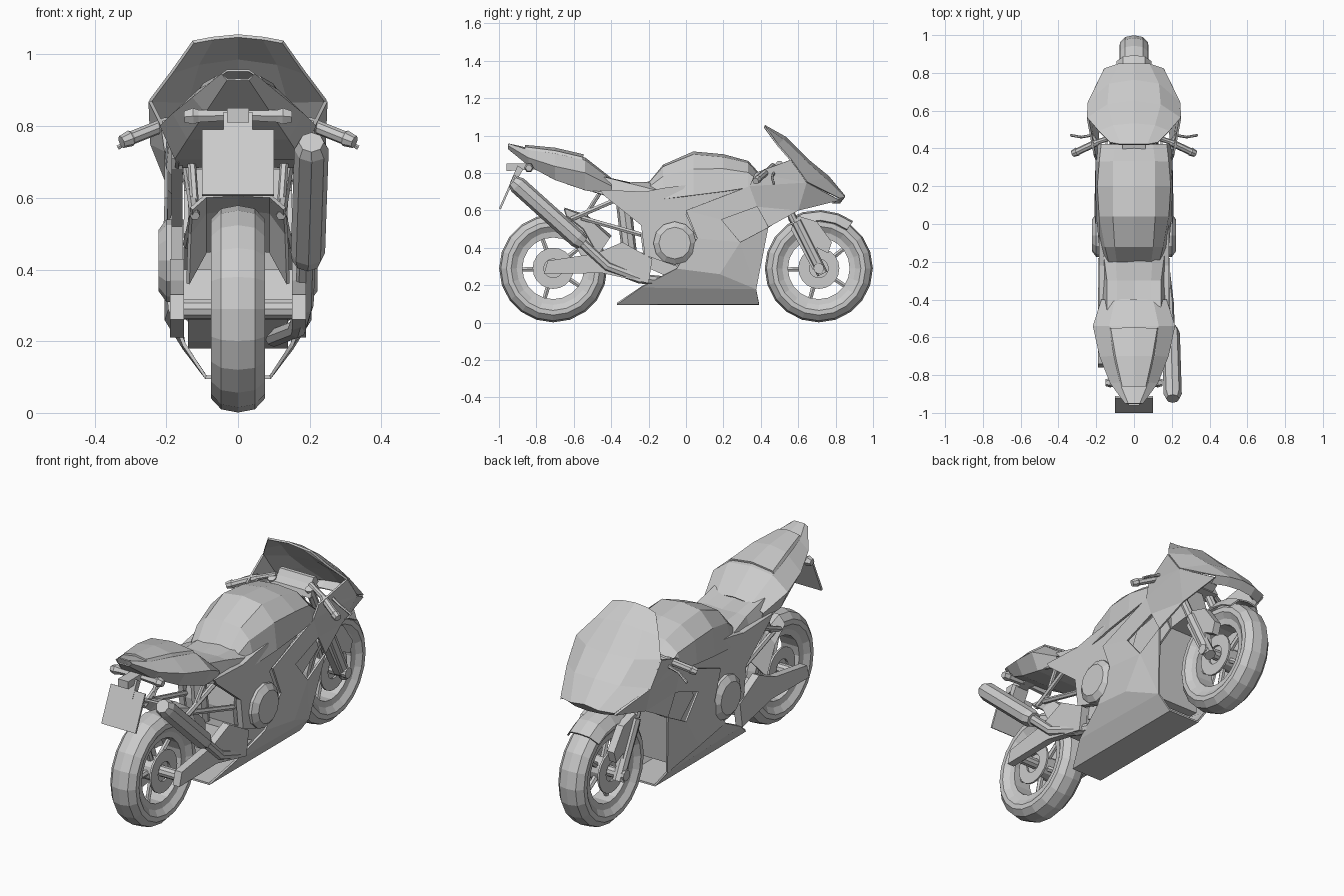
import bpy, bmesh
from math import sin, cos, pi, radians
from mathutils import Vector


def mesh(name, verts, faces, mirror=False, thick=0):
    verts = [Vector(v) for v in verts]
    faces = [list(f) for f in faces]
    if mirror:
        n = len(verts)
        verts += [Vector((-v.x, v.y, v.z)) for v in verts]
        faces += [[i + n for i in reversed(f)] for f in faces]
    me = bpy.data.meshes.new(name)
    me.from_pydata(verts, [], faces)
    bm = bmesh.new()
    bm.from_mesh(me)
    bmesh.ops.remove_doubles(bm, verts=bm.verts, dist=0.0005)
    bmesh.ops.recalc_face_normals(bm, faces=bm.faces)
    bm.to_mesh(me)
    bm.free()
    ob = bpy.data.objects.new(name, me)
    bpy.context.collection.objects.link(ob)
    if thick:
        m = ob.modifiers.new("thickness", 'SOLIDIFY')
        m.thickness, m.offset = thick, 0
    return ob


def grid(name, rows, thick=0.01, mirror=True):
    """Surface through rows of points, running from the centre line outwards."""
    c = len(rows[0])
    faces = [(i * c + j, i * c + j + 1, (i + 1) * c + j + 1, (i + 1) * c + j)
             for i in range(len(rows) - 1) for j in range(c - 1)]
    return mesh(name, [p for r in rows for p in r], faces, mirror, thick)


def sections(name, secs, thick=0.01):
    return grid(name, [[(x, y, z) for x, z in pts] for y, pts in secs], thick)


def prism(name, yz, x0, x1, mirror=True):
    n = len(yz)
    v = [(x0, *p) for p in yz] + [(x1, *p) for p in yz]
    f = [range(n), range(n, 2 * n)]
    f += [(i, (i + 1) % n, n + (i + 1) % n, n + i) for i in range(n)]
    if mirror and x0 == 0:      # parts on the centre line span both sides
        v, mirror = [(-x1, *p) for p in yz] + v[n:], False
    return mesh(name, v, f, mirror)


def tube(name, path, radii, sides=8, mirror=False):
    """Capped tube along a path, one radius per point."""
    path = [Vector(p) for p in path]
    v, f, n = [], [], sides
    for k, p in enumerate(path):
        d = (path[min(k + 1, len(path) - 1)] - path[max(k - 1, 0)]).normalized()
        a = d.cross(Vector((0, 0, 1)) if abs(d.z) < 0.9 else Vector((0, 1, 0))).normalized()
        b = d.cross(a)
        v += [p + radii[k] * (a * cos(2 * pi * i / n) + b * sin(2 * pi * i / n)) for i in range(n)]
    for k in range(len(path) - 1):
        f += [(k * n + i, k * n + (i + 1) % n, (k + 1) * n + (i + 1) % n, (k + 1) * n + i)
              for i in range(n)]
    f += [range(n), range(len(v) - n, len(v))]
    return mesh(name, v, f, mirror)


def ring(name, profile, cy, cz, n=20):
    """Closed (x, radius) profile spun about the wheel axle."""
    m = len(profile)
    v = [(x, cy + r * cos(2 * pi * i / n), cz + r * sin(2 * pi * i / n))
         for i in range(n) for x, r in profile]
    f = [(i * m + j, i * m + (j + 1) % m, (i + 1) % n * m + (j + 1) % m, (i + 1) % n * m + j)
         for i in range(n) for j in range(m)]
    return mesh(name, v, f)


# Wheels: tyre, rim, hub, brake discs and spokes
for end, cy in (("front", 0.71), ("rear", -0.71)):
    half = [(0.055, 0.195), (0.076, 0.225), (0.075, 0.25), (0.047, 0.28)]
    ring(end + "_tyre", half + [(0, 0.289)] + [(-x, r) for x, r in reversed(half)], cy, 0.29)
    ring(end + "_rim", [(0.056, 0.2), (0.05, 0.165), (-0.05, 0.165), (-0.056, 0.2)], cy, 0.29)
    tube(end + "_hub", [(-0.15, cy, 0.29), (0.15, cy, 0.29)], [0.028] * 2, 10)
    tube(end + "_hub_core", [(-0.05, cy, 0.29), (0.05, cy, 0.29)], [0.06] * 2, 12)
    for s in (1, -1):
        ring(end + "_brake_disc", [(s * .055, .11), (s * .055, .05), (s * .065, .05), (s * .065, .11)],
             cy, 0.29)
    for k in range(5):
        a = radians(110 + 72 * k)
        tube(end + "_spoke", [(0, cy + r * cos(a), 0.29 + r * sin(a)) for r in (0.04, 0.18)],
             [0.016, 0.012], 6)

# Windscreen and nose
grid("nose_fairing", [
    [(0, .42, 1.052), (.07, .42, 1.045), (.125, .43, 1.035)],
    [(0, .53, .99), (.11, .52, .975), (.185, .49, .95)],
    [(0, .65, .87), (.14, .63, .87), (.245, .56, .87)],
    [(0, .76, .78), (.13, .74, .77), (.24, .645, .75)],
    [(0, .845, .68), (.08, .845, .67), (.155, .82, .665)],
    [(0, .82, .64), (.08, .81, .64), (.15, .78, .64)]])

# Side fairing around a recessed hole
S = dict(nose=(.155, .82, .655), wide=(.24, .645, .75), ear=(.245, .56, .87), back=(.21, .37, .80),
         brow=(.20, .34, .73), tail=(.20, 0, .60), h1=(.20, .19, .55), h2=(.20, .29, .43),
         h3=(.20, .44, .51), h4=(.20, .38, .62), chin=(.18, .60, .60), waist=(.205, .06, .45),
         knee=(.20, .18, .26), rear=(.19, -.05, .29), f1=(.15, .375, .18), b1=(.15, -.24, .19),
         f0=(.09, .39, .10), b0=(.09, -.37, .10), fc=(0, .39, .10), bc=(0, -.37, .10))
key = list(S)
polys = ["nose wide chin", "wide ear back", "wide back brow", "wide brow h4 chin", "brow tail h1 h4",
         "tail waist h2 h1", "waist rear knee h2", "h2 knee f1", "h2 f1 h3", "h4 h3 chin",
         "knee rear b1 f1", "f1 b1 b0 f0", "f0 b0 bc fc"]
mesh("side_fairing", S.values(), [[key.index(w) for w in p.split()] for p in polys], True, 0.01)
prism("fairing_recess", [(.15, .5), (.27, .4), (.46, .52), (.40, .66), (.2, .62)], .14, .15)

# Inner engine block, radiator and frame covers
prism("engine_block", [(-.22, .30), (0, .2), (.24, .18), (.27, .42), (.16, .70), (-.2, .68), (-.24, .45)],
      0, .14)
prism("radiator", [(.27, .2), (.32, .2), (.36, .6), (.28, .62)], 0, .14)
prism("frame_cover", [(-.24, .52), (-.22, .36), (-.05, .3), (.06, .45), (0, .58), (.34, .73),
                      (.2, .76), (-.12, .72), (-.22, .7), (-.46, .71), (-.44, .68)], .155, .185)
tube("engine_cover", [(.15, -.06, .425), (.2, -.06, .425), (.222, -.06, .425)], [.115, .115, .085], 12, True)
prism("steering_head", [(.36, .6), (.52, .62), (.46, .8), (.36, .78)], 0, .06)

# Tank, seat and tail
sections("tank", [
    (-.20, [(0, .74), (.09, .74), (.13, .72), (.16, .64)]),
    (-.12, [(0, .84), (.10, .83), (.15, .78), (.18, .66)]),
    (.04, [(0, .91), (.11, .895), (.18, .82), (.195, .68)]),
    (.20, [(0, .895), (.11, .88), (.19, .82), (.20, .70)]),
    (.33, [(0, .86), (.11, .85), (.18, .80), (.20, .72)]),
    (.42, [(0, .76), (.10, .75), (.17, .73), (.19, .69)])])
sections("seat", [
    (-.14, [(0, .75), (.10, .74), (.16, .70), (.18, .58)]),
    (-.30, [(0, .74), (.09, .745), (.14, .74), (.175, .64)]),
    (-.50, [(0, .77), (.09, .78), (.14, .79), (.17, .70)])])
sections("tail", [
    (-.95, [(0, .955), (.03, .955), (.045, .945), (.03, .93), (0, .93)]),
    (-.84, [(0, .93), (.075, .92), (.125, .88), (.09, .84), (0, .84)]),
    (-.70, [(0, .915), (.11, .90), (.18, .835), (.14, .765), (0, .765)]),
    (-.54, [(0, .88), (.13, .865), (.215, .80), (.175, .71), (0, .71)]),
    (-.40, [(0, .77), (.10, .76), (.17, .73), (.16, .685), (0, .69)])], 0.006)
sections("tail_pad", [
    (-.86, [(0, .945), (.06, .935), (.075, .91)]),
    (-.70, [(0, .93), (.095, .915), (.115, .88)]),
    (-.55, [(0, .895), (.12, .88), (.14, .84)])])

# Plate, its bracket and the indicators
prism("plate", [(-1.0, .61), (-.99, .605), (-.91, .785), (-.92, .79)], 0, .10)
prism("plate_bracket", [(-.96, .81), (-.80, .82), (-.80, .85), (-.96, .85)], 0, .03)
prism("plate_stem", [(-.94, .75), (-.91, .75), (-.87, .82), (-.90, .84)], 0, .04)
tube("rear_indicator", [(.02, -.84, .83), (.11, -.84, .828), (.125, -.84, .828), (.15, -.84, .826)],
     [.016, .02, .026, .018], 6, True)

# Swingarm, hugger, struts and shock
prism("swingarm", [(-.76, .26), (-.45, .265), (-.2, .21), (-.18, .34), (-.34, .43), (-.48, .37), (-.74, .33)],
      .15, .19)
prism("swingarm_bridge", [(-.38, .28), (-.2, .26), (-.18, .36), (-.34, .4)], 0, .15)
grid("rear_hugger", [
    [(0, -.65, .61), (.09, -.65, .605), (.13, -.64, .57)],
    [(0, -.53, .57), (.09, -.53, .56), (.135, -.55, .5)],
    [(0, -.40, .46), (.09, -.41, .45), (.14, -.47, .36)]])
tube("subframe_upper", [(.12, -.62, .55), (.14, -.32, .68)], [.014] * 2, 6, True)
tube("subframe_lower", [(.12, -.56, .56), (.14, -.24, .47)], [.014] * 2, 6, True)
tube("subframe_link", [(.12, -.54, .57), (.13, -.45, .71)], [.012] * 2, 6, True)
tube("shock", [(0, -.3, .35), (0, -.34, .69)], [.04] * 2, 8)

# Exhaust
tube("muffler", [(.205, -.925, .755), (.205, -.90, .735), (.195, -.58, .447), (.19, -.555, .425)],
     [.035, .048, .048, .04], 8)
tube("exhaust_pipe", [(.19, -.56, .43), (.185, -.42, .3), (.165, -.25, .235), (.1, 0, .21)], [.026] * 4, 8)

# Front fender, fork and brakes
rows = []
for a in (122, 106, 88, 70, 54):
    c, s = cos(radians(a)), sin(radians(a))
    rows.append([(x, .71 + r * c, .29 + r * s) for x, r in ((0, .308), (.055, .30), (.09, .255))])
grid("front_fender", rows, 0.008)
prism("fork_guard", [(.56, .50), (.60, .57), (.70, .54), (.78, .43), (.76, .37), (.70, .40), (.72, .28),
                     (.68, .28)], .085, .125)
tube("fork_lower", [(.115, .73, .26), (.115, .59, .54)], [.03, .03], 8, True)
tube("fork_upper", [(.11, .58, .54), (.11, .44, .83)], [.022] * 2, 8, True)

# Handlebars, levers and dash
tube("handlebar", [(.10, .465, .84), (.19, .435, .81), (.20, .43, .806), (.295, .385, .768), (.30, .383, .766),
                   (.325, .372, .756)], [.014, .014, .019, .019, .023, .018], 8, True)
tube("brake_lever", [(.19, .42, .81), (.22, .47, .80), (.28, .46, .775), (.335, .47, .74)],
     [.012, .009, .007, .007], 6, True)
prism("dash", [(.46, .82), (.48, .80), (.53, .83), (.51, .865), (.49, .865)], 0, .10)
prism("handlebar_clamp", [(.42, .79), (.50, .80), (.48, .84), (.43, .82)], 0, .13)
